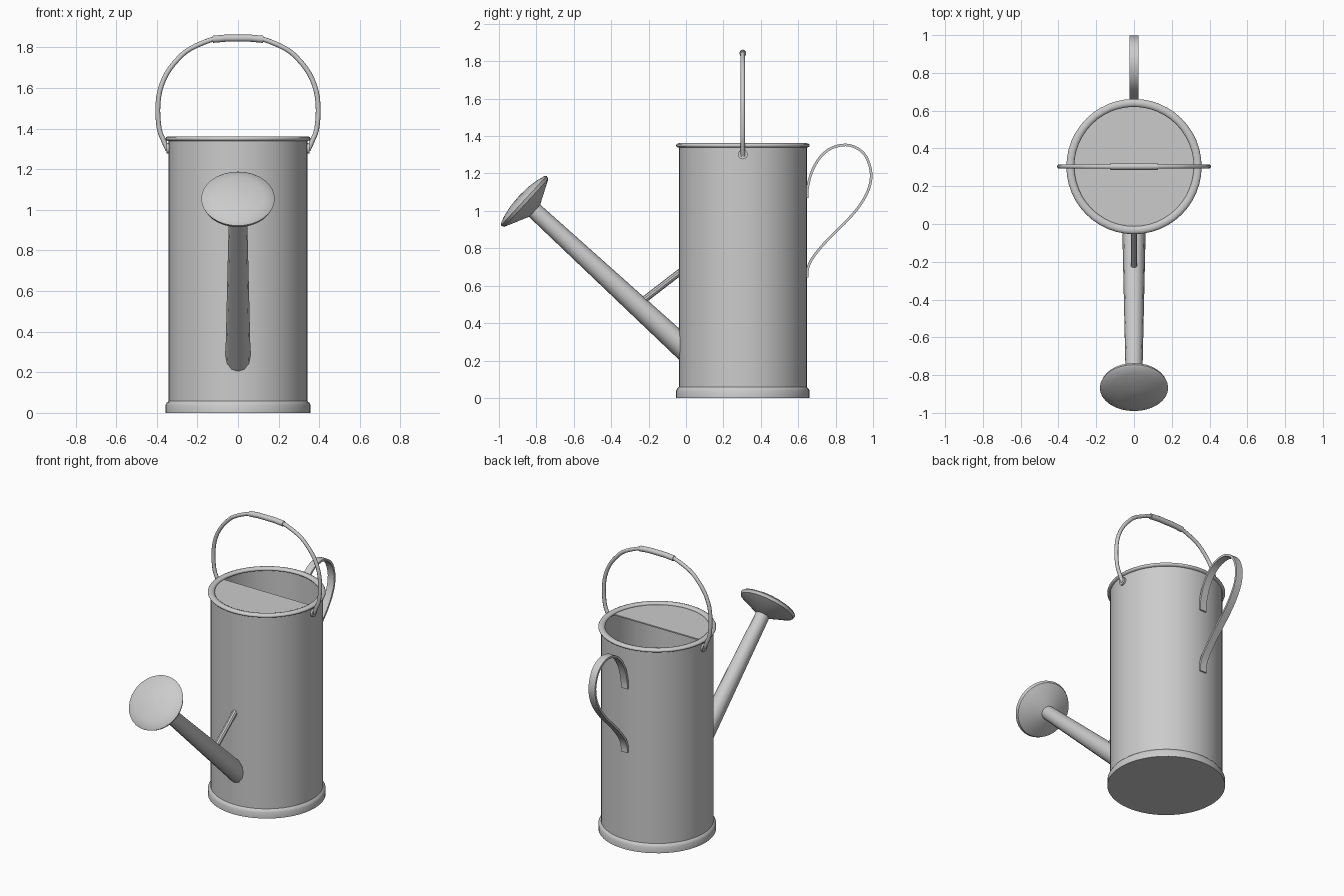
import bpy, bmesh, math
from mathutils import Vector, Matrix

if "Cube" in bpy.data.objects:
    bpy.data.objects.remove(bpy.data.objects["Cube"])

CY = 0.304  # body axis position along y


def finish(name, bm, angle=35):
    bmesh.ops.remove_doubles(bm, verts=bm.verts, dist=1e-5)
    bmesh.ops.recalc_face_normals(bm, faces=bm.faces)
    me = bpy.data.meshes.new(name)
    bm.to_mesh(me)
    bm.free()
    ob = bpy.data.objects.new(name, me)
    bpy.context.collection.objects.link(ob)
    bpy.ops.object.select_all(action='DESELECT')
    ob.select_set(True)
    bpy.context.view_layer.objects.active = ob
    bpy.ops.object.shade_smooth_by_angle(angle=math.radians(angle))
    return ob


def skin(bm, rings, closed_path=False):
    """Bridge a list of closed rings of equal length with quads."""
    vr = [[bm.verts.new(p) for p in ring] for ring in rings]
    n = len(vr[0])
    count = len(vr) if closed_path else len(vr) - 1
    for i in range(count):
        a, b = vr[i], vr[(i + 1) % len(vr)]
        for j in range(n):
            k = (j + 1) % n
            bm.faces.new((a[j], a[k], b[k], b[j]))
    if not closed_path:
        bm.faces.new(vr[0])
        bm.faces.new(vr[-1])


def circle(r, z, n):
    return [Vector((r * math.cos(2 * math.pi * i / n), r * math.sin(2 * math.pi * i / n), z))
            for i in range(n)]


def lathe(name, profile, n, mat, closed=False, angle=35):
    bm = bmesh.new()
    skin(bm, [[mat @ p for p in circle(r, z, n)] for r, z in profile], closed)
    return finish(name, bm, angle)


def smooth_path(pts, steps=4):
    """Catmull-Rom interpolation through the points."""
    p = [Vector(q) for q in pts]
    p = [2 * p[0] - p[1]] + p + [2 * p[-1] - p[-2]]
    out = []
    for i in range(1, len(p) - 2):
        a, b, c, d = p[i - 1:i + 3]
        for s in range(steps):
            t = s / steps
            out.append(0.5 * (2 * b + (c - a) * t + (2 * a - 5 * b + 4 * c - d) * t * t
                              + (3 * b - a - 3 * c + d) * t ** 3))
    return out + [p[-2]]


def sweep(name, path, section, normal, angle=35):
    """Sweep a section (across, along normal) on a path lying in one plane."""
    bm = bmesh.new()
    rings = []
    for i, p in enumerate(path):
        t = (path[min(i + 1, len(path) - 1)] - path[max(i - 1, 0)]).normalized()
        side = normal.cross(t)
        rings.append([p + side * u + normal * v for u, v in section])
    skin(bm, rings)
    return finish(name, bm, angle)


def round_section(r, n):
    return [(p.x, p.y) for p in circle(r, 0, n)]


axis = Matrix.Translation((0, CY, 0))

# Body: open can with flared foot and inner floor
lathe("body", [(0.357, 0), (0.357, 0.038), (0.351, 0.05), (0.342, 0.058), (0.342, 1.35),
               (0.331, 1.35), (0.331, 0.02)], 48, axis)

# Rolled rim
rim = [(0.337 + 0.021 * math.cos(a), 1.35 + 0.0125 * math.sin(a))
       for a in [2 * math.pi * k / 10 for k in range(10)]]
lathe("rim", rim, 48, axis, closed=True, angle=60)

# Half lid over the front of the opening
bm = bmesh.new()
half = [(0.332 * math.cos(math.pi + math.pi * k / 24), CY + 0.332 * math.sin(math.pi + math.pi * k / 24))
        for k in range(25)]
skin(bm, [[Vector((x, y, z)) for x, y in half] for z in (1.34, 1.348)])
finish("half_lid", bm)

# Spout: tapered tube whose lower end is cut flush with the body wall
base, tip = Vector((0, -0.035, 0.286)), Vector((0, -0.869, 1.056))
d = (tip - base).normalized()
rot = d.to_track_quat('Z', 'X').to_matrix().to_4x4()
bm = bmesh.new()
low = [base + rot.to_3x3() @ p for p in circle(0.062, 0, 12)]
low = [p + d * ((-0.026 - p.y) / d.y) for p in low]
high = [tip - d * 0.06 + rot.to_3x3() @ p for p in circle(0.044, 0, 12)]
skin(bm, [low, high])
finish("spout", bm)

# Rose: shallow cone with a slightly domed face
lathe("rose", [(0.042, -0.082), (0.174, -0.02), (0.181, -0.002), (0.172, 0.006), (0.13, 0.019),
               (0.07, 0.03), (0.002, 0.034)], 32, Matrix.Translation(tip) @ rot)

# Brace between spout and body
sweep("spout_brace", [Vector((0, -0.027, 0.677)), Vector((0, -0.235, 0.517))],
      round_section(0.018, 10), Vector((1, 0, 0)))

# Back handle: flat curved strap
strap = [(0.648, 1.07), (0.65, 1.125), (0.675, 1.215), (0.72, 1.29), (0.778, 1.336), (0.853, 1.353),
         (0.917, 1.334), (0.965, 1.286), (0.99, 1.2), (0.976, 1.115), (0.933, 1.035), (0.874, 0.962),
         (0.794, 0.882), (0.725, 0.81), (0.671, 0.74), (0.65, 0.687), (0.648, 0.644)]
sweep("back_handle", smooth_path([(0, y, z) for y, z in strap], 3),
      [(-0.007, -0.024), (0.007, -0.024), (0.007, 0.024), (-0.007, 0.024)], Vector((1, 0, 0)))

# Top bail: round wire arch, mirrored from one half
side = [(0.346, 1.295), (0.366, 1.34), (0.387, 1.395), (0.395, 1.49), (0.385, 1.585), (0.351, 1.67),
        (0.297, 1.741), (0.235, 1.793), (0.123, 1.84), (0.05, 1.845)]
arch = side + [(-x, z) for x, z in reversed(side)]
sweep("top_bail", smooth_path([(x, CY, z) for x, z in arch], 3),
      round_section(0.012, 10), Vector((0, 1, 0)), 50)

# Grip sleeve on the bail
grip = [(-0.125, 1.839), (-0.06, 1.845), (0.06, 1.845), (0.125, 1.839)]
sweep("bail_grip", [Vector((x, CY, z)) for x, z in grip], round_section(0.0175, 12), Vector((0, 1, 0)))

# Round lugs where the bail meets the body
for sign, label in ((1, "right"), (-1, "left")):
    mat = Matrix.Translation((sign * 0.344, CY, 1.302)) @ Matrix.Rotation(math.pi / 2, 4, 'Y')
    lathe("bail_lug_" + label, [(0.026, -0.009), (0.026, 0.009)], 16, mat)
